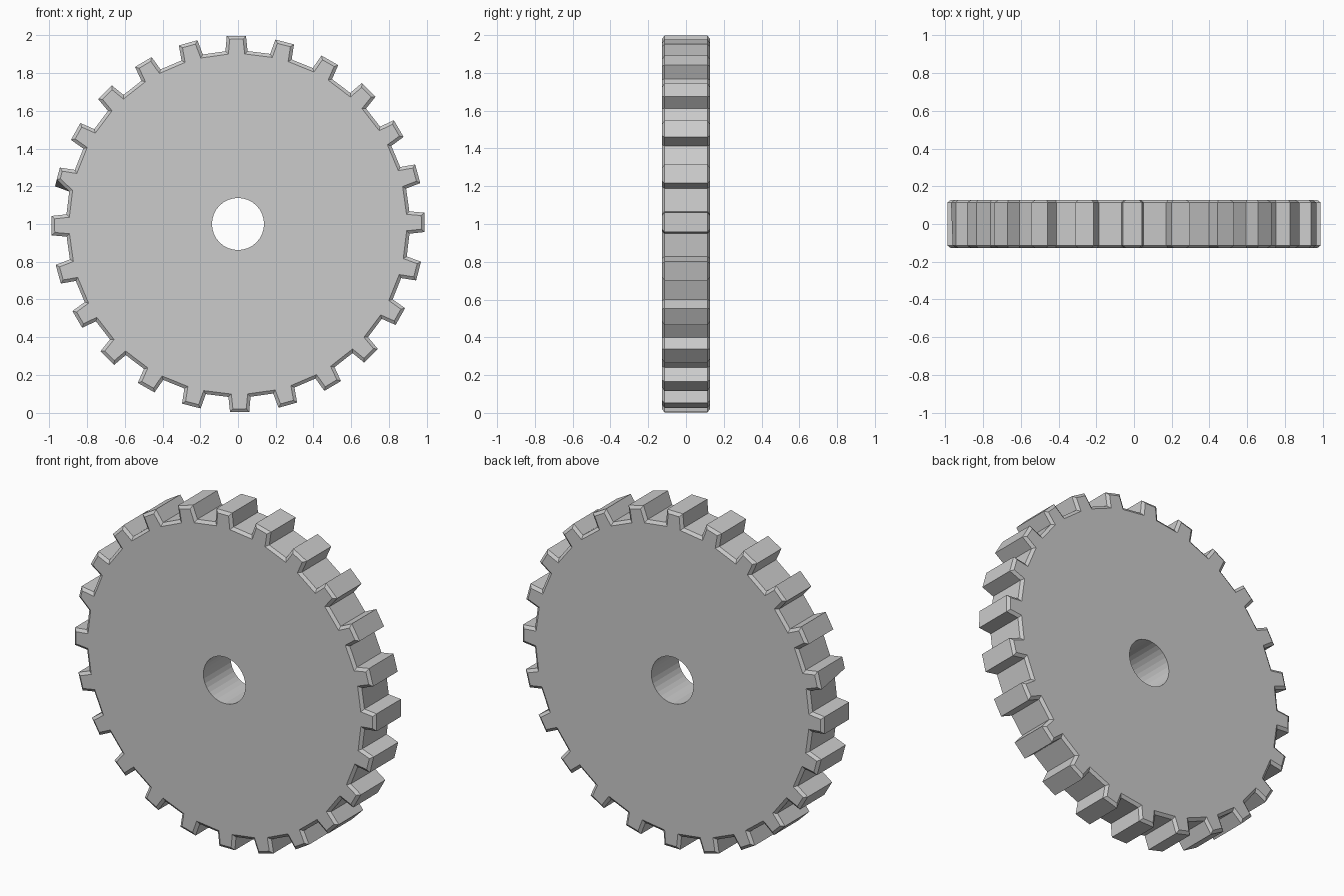
import bpy, bmesh
from math import sin, cos, radians, pi
from mathutils import Vector

if "Cube" in bpy.data.objects:
    bpy.data.objects.remove(bpy.data.objects["Cube"])

TEETH, TILT = 24, 0.5            # tooth count, slight rotation in degrees
TIP, ROOT = 0.998, 0.918         # corner radii of tooth tips and gaps
CHAMFER, CHAMFER_DEPTH = 0.017, 0.013
HALF = 0.127                     # half thickness
HOLE_R, HOLE_SIDES = 0.138, 32


def polar(r, deg):
    return Vector((r * cos(radians(deg)), r * sin(radians(deg))))


def inset(points, d):
    """Mitred inward offset of a counter-clockwise outline."""
    out = []
    n = len(points)
    for i, p in enumerate(points):
        a = (p - points[i - 1]).normalized()
        b = (points[(i + 1) % n] - p).normalized()
        na, nb = Vector((-a.y, a.x)), Vector((-b.y, b.x))
        out.append(p + (na + nb) * d / (1 + na.dot(nb)))
    return out


# Toothed outline: two root and two tip corners per tooth
outline = []
for k in range(TEETH):
    c = 360 / TEETH * k + TILT
    outline += [polar(ROOT, c - 3.7), polar(TIP, c - 2.95),
                polar(TIP, c + 2.95), polar(ROOT, c + 3.7)]
outline = [Vector((p.x * 0.992, p.y)) for p in outline]
N = len(outline)

# One chipped tooth corner on the front, upper left
front_outline = [p.copy() for p in outline]
chip = 11 * 4 + 2
front_outline[chip] = front_outline[chip].lerp(front_outline[chip - 1], 0.35)

bm = bmesh.new()


def ring(points, y):
    return [bm.verts.new((p.x, y, p.y + 1)) for p in points]


hole = [polar(HOLE_R, 360 / HOLE_SIDES * i) for i in range(HOLE_SIDES)]
rings = [ring(inset(front_outline, CHAMFER), -HALF),
         ring(front_outline, -HALF + CHAMFER_DEPTH),
         ring(outline, HALF - CHAMFER_DEPTH),
         ring(inset(outline, CHAMFER), HALF)]
bore = [ring(hole, -HALF), ring(hole, HALF)]

# Rim, chamfers and bore walls
for a, b in list(zip(rings, rings[1:])) + [tuple(bore)]:
    n = len(a)
    for i in range(n):
        j = (i + 1) % n
        bm.faces.new((a[i], a[j], b[j], b[i]))

# Flat disc sides between the toothed edge and the bore
step = N // HOLE_SIDES
for edge, inner in ((rings[0], bore[0]), (rings[3], bore[1])):
    for i in range(N):
        j = (i + 1) % N
        h0, h1 = inner[i // step], inner[j // step]
        bm.faces.new((edge[i], edge[j], h1) if h0 is h1
                     else (edge[i], edge[j], h1, h0))

bmesh.ops.recalc_face_normals(bm, faces=bm.faces)
mesh = bpy.data.meshes.new("gear_wheel")
bm.to_mesh(mesh)
bm.free()
gear = bpy.data.objects.new("gear_wheel", mesh)
bpy.context.collection.objects.link(gear)
